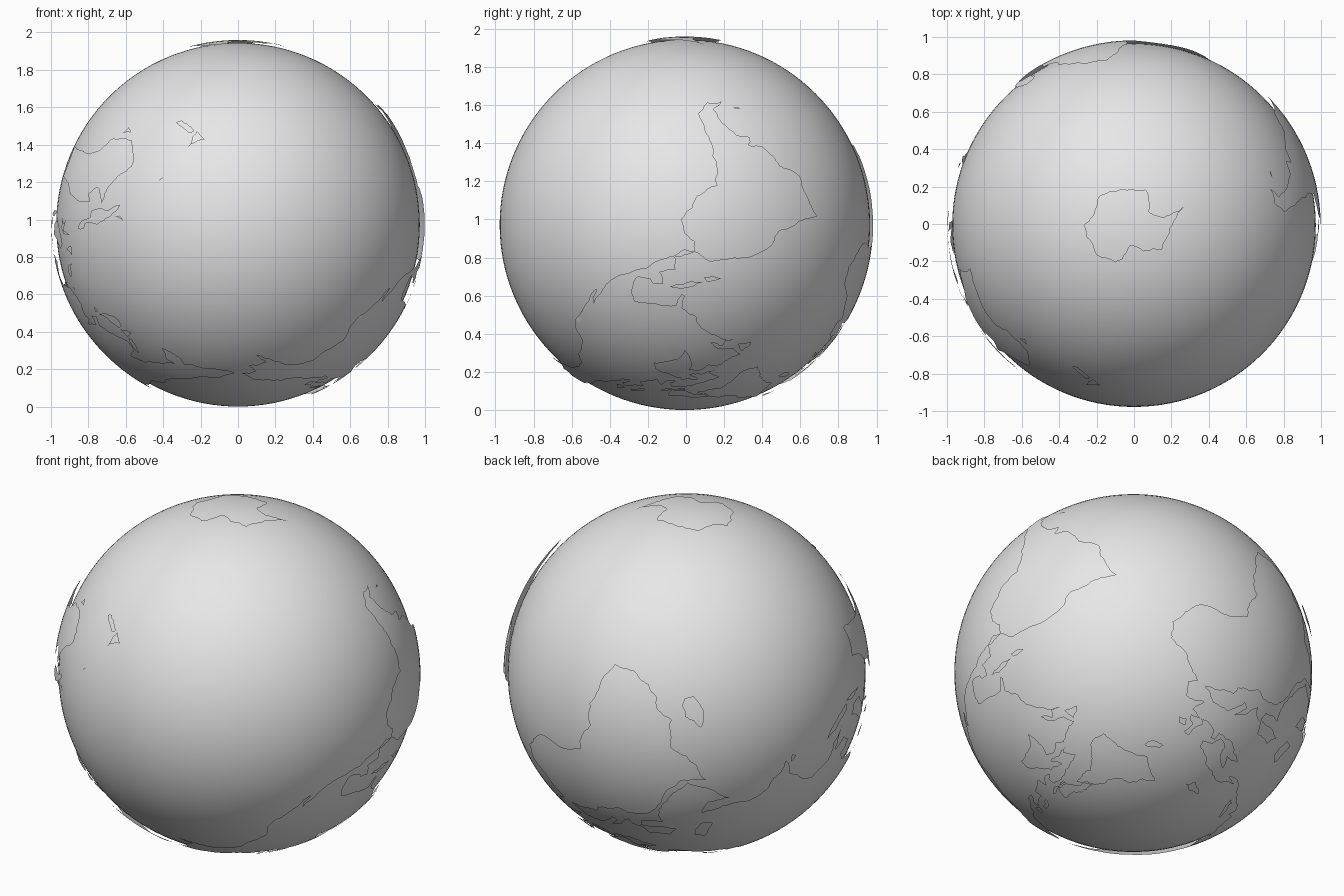
import bpy, bmesh, math
from mathutils import Vector
from mathutils.geometry import delaunay_2d_cdt

CENTER = Vector((0, -0.006, 0.972))
OCEAN_R = 0.972
LAND = Vector((0.998, 0.988, 0.988))

grey = bpy.data.materials.new("light grey")
grey.diffuse_color = (0.8, 0.8, 0.8, 1)


def on_globe(p):
    # longitude / latitude to the upside-down globe (south is up)
    a = math.radians(p[0] + 80)
    b = math.radians(0.78 * p[1] + 2)
    d = Vector((math.cos(a) * math.cos(b), math.sin(a) * math.cos(b), -math.sin(b)))
    return CENTER + d * LAND


def on_cap(p):
    # plan position to the polar cap on top
    r2 = p[0] ** 2 + p[1] ** 2
    return CENTER + Vector((p[0], p[1], math.sqrt(LAND.z ** 2 - r2)))


def coast(a, b, limit):
    # ragged coast between two points, identical in both directions
    if a > b:
        return coast(b, a, limit)[::-1]
    d = Vector(b) - Vector(a)
    if d.length < limit:
        return [a, b]
    k = 0.09 * math.sin(a[0] * 37.1 + a[1] * 91.7 + b[0] * 53.3 + b[1] * 17.9)
    m = (a[0] + d.x / 2 - d.y * k, a[1] + d.y / 2 + d.x * k)
    return coast(a, m, limit)[:-1] + coast(m, b, limit)


def land(name, pts, place=on_globe, limit=1.5, step=3.0):
    # thin curved sheet floating just above the ocean
    line = []
    for i, p in enumerate(pts):
        q = pts[(i + 1) % len(pts)]
        line += coast((float(p[0]), float(p[1])), (float(q[0]), float(q[1])), limit)[:-1]
    n = len(line)
    co = [Vector(p) for p in line]
    xs, ys = [p[0] for p in line], [p[1] for p in line]
    for i in range(int((max(xs) - min(xs)) / step) + 1):
        for j in range(int((max(ys) - min(ys)) / step) + 1):
            co.append(Vector((min(xs) + (i + 0.5) * step, min(ys) + (j + 0.5) * step)))
    edges = [(i, (i + 1) % n) for i in range(n)]
    v, _, f, *_ = delaunay_2d_cdt(co, edges, [], 1, 1e-5)
    bm = bmesh.new()
    bv = [bm.verts.new(place(p)) for p in v]
    for tri in f:
        face = bm.faces.new([bv[i] for i in tri])
        face.normal_update()
        if face.normal.dot(face.calc_center_median() - CENTER) < 0:
            face.normal_flip()
        face.smooth = True
    bmesh.ops.delete(bm, geom=[x for x in bm.verts if not x.link_faces], context='VERTS')
    me = bpy.data.meshes.new(name)
    bm.to_mesh(me)
    bm.free()
    me.materials.append(grey)
    bpy.context.collection.objects.link(bpy.data.objects.new(name, me))


# ocean ball
bpy.ops.mesh.primitive_uv_sphere_add(segments=128, ring_count=64, radius=OCEAN_R, location=CENTER)
ocean = bpy.context.object
ocean.name = "ocean_ball"
ocean.data.materials.append(grey)
bpy.ops.object.shade_smooth()

# continents
land("north_america", [
    (-168, 66), (-156, 71), (-141, 70), (-128, 70), (-115, 68), (-95, 68), (-94, 72), (-88, 69),
    (-82, 69), (-82, 67), (-87, 65), (-94, 61), (-94, 58), (-88, 57), (-82, 55), (-80, 51), (-78, 55),
    (-77, 58), (-78, 62), (-72, 62), (-69, 59), (-65, 60), (-62, 57), (-56, 53), (-60, 50), (-66, 50),
    (-70, 47), (-65, 49), (-64, 46), (-60, 46), (-70, 43), (-74, 40), (-76, 35), (-81, 31), (-80, 26),
    (-81, 25), (-83, 30), (-90, 29), (-97, 28), (-97, 22), (-95, 18), (-91, 19), (-90, 21), (-87, 21),
    (-88, 16), (-83, 15), (-83, 10), (-79, 9), (-77, 8), (-80, 7), (-85, 10), (-92, 14.5), (-97, 16),
    (-105, 20), (-109, 25), (-113, 31), (-110, 23), (-115, 29), (-121, 35), (-124, 40), (-124, 47),
    (-128, 51), (-134, 58), (-140, 60), (-148, 60), (-154, 58), (-162, 55), (-157, 59), (-165, 61),
    (-161, 64.5)])
land("south_america", [
    (-77, 8), (-72, 12), (-62, 10.5), (-52, 5), (-50, 0), (-44, -2.5), (-35, -6), (-39, -14), (-41, -22),
    (-48, -26), (-53, -34), (-58, -34.5), (-57, -38), (-62, -39), (-65, -43), (-67, -46), (-69, -51),
    (-65, -55), (-71, -54.5), (-75, -49), (-73, -41), (-71, -30), (-70, -18), (-76, -14), (-81, -5),
    (-80, 1), (-77, 4)])
land("africa", [
    (-6, 36), (10, 37), (11, 34), (20, 31), (23, 33), (32, 31), (37, 21), (43, 12), (51, 12), (48, 5),
    (40, -3), (40, -15), (35, -20), (35, -24), (32, -29), (26, -34), (19, -35), (15, -27), (12, -17),
    (13, -8), (9, 0), (9, 4), (4, 6), (-8, 4.5), (-13, 9), (-17, 14), (-17, 21), (-10, 30)])
land("europe", [
    (-9, 37), (-9, 43), (-1, 44), (-5, 48), (2, 51), (8, 54), (8, 57), (10.5, 57), (11, 54), (20, 55),
    (24, 58), (30, 60), (22, 60.5), (25, 65.5), (18, 61), (18, 58), (13, 55.5), (10, 59), (5, 59),
    (5, 62), (14, 68), (26, 71), (41, 67), (33, 66.5), (44, 66), (54, 68.5), (60, 69), (52, 47), (48, 46),
    (48, 42), (41, 41.5), (38, 46), (30, 46), (28, 41.5), (24, 40), (23, 37), (19, 42), (13, 45.5),
    (18, 40), (16, 38), (10, 44), (3, 43), (0, 39), (-5, 36)])
land("asia", [
    (60, 69), (68, 69), (68, 73), (73, 70), (80, 73), (100, 77.5), (112, 74), (130, 71), (140, 73),
    (160, 70), (180, 69), (190, 66), (178, 62.5), (164, 60), (163, 56), (157, 51), (156, 57), (163, 62),
    (155, 59), (142, 59), (136, 55), (141, 52), (140, 47), (132, 43), (128, 40), (129, 35.5), (126, 35),
    (125, 39.5), (118, 39), (122, 37), (120, 35), (122, 30), (117, 23), (108, 21.5), (106, 18), (109, 12),
    (105, 9), (101, 13), (103, 2), (99, 9), (97, 17), (91, 22), (86, 20), (80, 15), (78, 8), (73, 18),
    (72, 21), (67, 25), (57, 26.5), (50, 30), (52, 24), (59, 22), (45, 13), (39, 21), (35, 29), (36, 36.5),
    (28, 37), (27, 40.5), (41, 41.5), (48, 42), (50, 37.5), (54, 37), (53, 42), (52, 47)])
land("australia", [
    (114, -22), (122, -18), (130, -12), (137, -12), (136, -15), (140, -17.5), (142.5, -10.7), (146, -19),
    (153, -26), (153, -31), (150, -37.5), (145, -38.5), (140, -38), (137, -34), (131, -31.5), (124, -33),
    (115, -34.5)])
land("antarctica", [
    (-.19, .15), (-.13, .18), (-.05, .19), (.06, .19), (.08, .15), (.08, .07), (.16, .04), (.2, .06),
    (.27, .1), (.22, .03), (.18, -.06), (.15, -.13), (.05, -.14), (-.02, -.11), (-.06, -.18), (-.1, -.2),
    (-.2, -.16), (-.25, -.07), (-.27, 0), (-.22, .05), (-.2, .1)], on_cap, 0.02, 0.04)

# northern islands
land("greenland", [(-44, 60), (-52, 64), (-54, 70), (-58, 75), (-72, 78), (-60, 82), (-32, 83.5),
                   (-13, 81.5), (-20, 75), (-22, 70.5), (-38, 66)])
land("baffin_island", [(-65, 62), (-78, 65), (-73, 68), (-88, 70.5), (-88, 73.5), (-78, 73), (-68, 69.5),
                       (-62, 66.5), (-68, 64)])
land("victoria_island", [(-105, 69), (-117, 70), (-118, 73), (-105, 73)])
land("banks_island", [(-123, 71.2), (-125, 74), (-119, 74), (-120, 72)])
land("devon_island", [(-80, 74.7), (-92, 74.7), (-96, 76.5), (-80, 76)])
land("ellesmere_island", [(-80, 76.4), (-89, 76.5), (-92, 81), (-70, 83), (-62, 82), (-75, 79)])
land("melville_island", [(-106, 75), (-116, 75), (-117, 76.5), (-107, 76.3)])
land("svalbard", [(16, 76.6), (11, 79.5), (26, 80.2), (20, 78.3)])
land("novaya_zemlya", [(52, 71), (55, 74), (66, 77), (68, 76.3), (57, 72.5), (57, 70.7)])
land("iceland", [(-22, 64), (-24, 65.6), (-16, 66.4), (-14, 65), (-19, 63.5)])
land("great_britain", [(-5, 50), (1, 51.2), (1.5, 52.8), (-2, 56), (-3, 58.6), (-6, 57.5), (-3, 54), (-5, 52)])
land("ireland", [(-10, 52), (-6.3, 52.2), (-6, 55), (-9, 54.5)])
land("newfoundland", [(-53, 47), (-59, 47.7), (-56, 51.5), (-53.5, 49)])
land("cuba", [(-85, 22), (-81, 23.1), (-74.3, 20.2), (-77.5, 19.9)])
land("hispaniola", [(-74, 18.3), (-73, 19.9), (-68.5, 18.6), (-71.5, 17.8)])

# asian and southern islands
land("honshu", [(131, 34), (136, 37), (140, 41), (142, 39.5), (140.5, 35.5), (136, 34)])
land("hokkaido", [(140, 41.8), (142, 45.4), (145.3, 43.5), (143, 42)])
land("kyushu", [(130, 33.5), (132, 33), (131, 31.2)])
land("sakhalin", [(142, 46), (142, 54), (143.5, 51), (143.5, 46.5)])
land("taiwan", [(120.2, 23), (121.5, 25.2), (120.9, 22)])
land("luzon", [(120, 16), (121, 18.5), (122.3, 18), (124, 13), (120.8, 14)])
land("mindanao", [(122, 7), (125.5, 9.7), (126.4, 7), (125.3, 5.8)])
land("borneo", [(109, 1.5), (113, 3), (117, 7), (119, 5), (117.5, 0), (115, -4), (110.5, -3)])
land("sumatra", [(95.3, 5.6), (100, 2.5), (106, -3), (105.5, -5.8), (101, -3)])
land("java", [(105.3, -6.7), (111, -6.4), (114.5, -8.5), (108, -7.8)])
land("sulawesi", [(119.5, -5.5), (119, -1), (120.5, 1.2), (125, 1.4), (120.6, -0.2), (123, -4.8), (121, -3)])
land("new_guinea", [(131, -1), (134, -0.8), (135, -3), (141, -2.7), (147, -6), (150.5, -10.5), (146, -8.5),
                    (143, -9), (138, -8.2), (137, -5), (133, -4)])
land("new_britain", [(148.5, -5.8), (152, -4.2), (150.5, -6.2)])
land("new_caledonia", [(164, -20.2), (167, -22.3), (166, -22)])
land("sri_lanka", [(80, 9.6), (81.8, 7), (80.2, 6)])
land("madagascar", [(49.3, -12), (50.3, -16), (47, -25), (44, -24), (44.3, -16.5)])
land("tasmania", [(144.8, -40.8), (148.3, -41), (146.5, -43.6)])
land("new_zealand_north", [(172.8, -34.5), (175.5, -36.8), (178.4, -37.8), (175.2, -41.5), (174, -39.2)])
land("new_zealand_south", [(172.8, -40.6), (174.2, -41.8), (171, -45), (168.5, -46.6), (166.6, -45.8)])
land("falkland_islands", [(-61, -51.8), (-58, -51.5), (-59, -52.3)])
